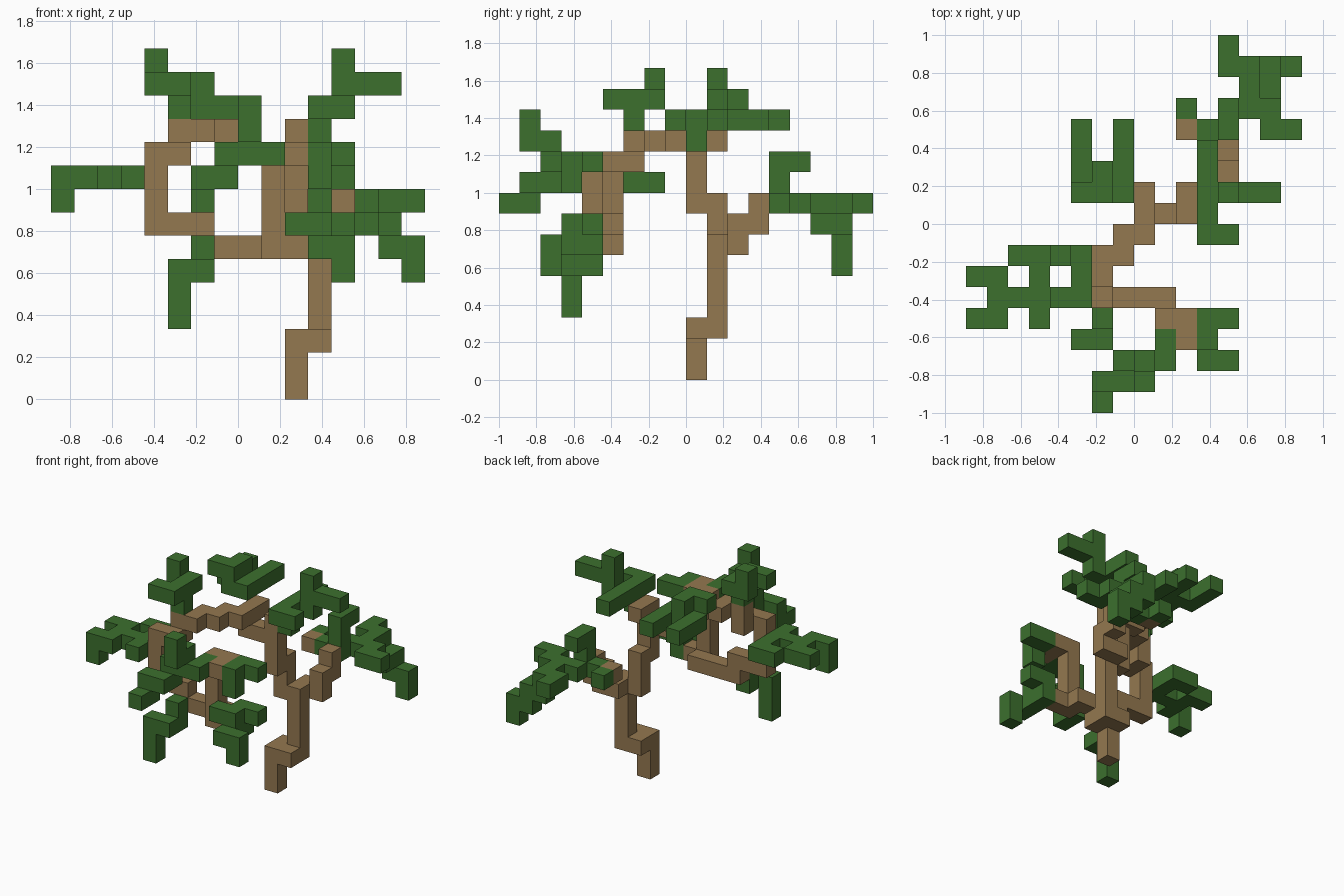
import bpy
import bmesh
from mathutils import Vector

UNIT = 1 / 9
# Grid steps: east, west, north, south, up, down
STEPS = {
    "E": Vector((1, 0, 0)), "W": Vector((-1, 0, 0)),
    "N": Vector((0, 1, 0)), "S": Vector((0, -1, 0)),
    "U": Vector((0, 0, 1)), "D": Vector((0, 0, -1)),
}


def make_material(name, colour):
    mat = bpy.data.materials.new(name)
    mat.use_nodes = True
    mat.diffuse_color = colour
    mat.node_tree.nodes["Principled BSDF"].inputs["Base Color"].default_value = colour
    return mat


def walk(start, path):
    """Collect the cells visited by a path; brackets open and close a fork."""
    pos = Vector(start)
    cells, stack = {tuple(map(int, pos))}, []
    for letter in path:
        if letter == "[":
            stack.append(pos.copy())
        elif letter == "]":
            pos = stack.pop()
        elif letter in STEPS:
            pos = pos + STEPS[letter]
            cells.add(tuple(map(int, pos)))
    return cells


def face_corners(cell, step):
    """Corners of the cell face that looks along the step."""
    centre = Vector(cell) + Vector((0.5, 0.5, 0.5)) + step / 2
    side = Vector((step.y, step.z, step.x)) / 2
    other = step.cross(side)
    return [centre + side + other, centre - side + other,
            centre - side - other, centre + side - other]


def build(name, start, path, mat):
    """Make the outer skin of all cubes along a path."""
    cells = walk(start, path)
    bm = bmesh.new()
    for cell in sorted(cells):
        for step in STEPS.values():
            if tuple(map(int, Vector(cell) + step)) in cells:
                continue
            bm.faces.new([bm.verts.new((p - Vector((8, 9, 0))) * UNIT)
                          for p in face_corners(cell, step)])
    bmesh.ops.remove_doubles(bm, verts=bm.verts, dist=UNIT / 100)
    bmesh.ops.recalc_face_normals(bm, faces=bm.faces)
    mesh = bpy.data.meshes.new(name)
    bm.to_mesh(mesh)
    bm.free()
    mesh.materials.append(mat)
    obj = bpy.data.objects.new(name, mesh)
    bpy.context.collection.objects.link(obj)


cube = bpy.data.objects.get("Cube")
if cube:
    bpy.data.objects.remove(cube, do_unlink=True)

bark = make_material("bark_brown", (0.296, 0.188, 0.08, 1))
leaf = make_material("leaf_green", (0.045, 0.162, 0.027, 1))

# Trunk with its back limb, then the long limb that winds round to the front
build("trunk_and_limbs", (10, 9, 0),
      "UU[N]EN UUUU [NEUNU] WUU SUU [UN] WWU [N] SWSWSW DSW DDD EE D EEE S [E] UUUU ES",
      bark)
build("back_twig", (10, 13, 8), "", bark)

# Leaf clusters at the limb ends
clusters = {
    "lower_front_leaves": ((10, 3, 7), "E[NE][ND]DSED"),
    "upper_front_leaves": ((11, 3, 10), "[NE]D"),
    "front_leaves": ((9, 3, 10), "SW[USU]WDSWDS"),
    "hanging_leaves": ((6, 4, 6), "DSWDD"),
    "right_side_leaves": ((3, 5, 9), "[S][NNW]WW[NW]SWD"),
    "right_top_leaves": ((5, 6, 12), "U[SW]NWU"),
    "middle_top_leaves": ((7, 10, 12), "[NNN]W[N[U]WNN]UW"),
    "left_top_leaves": ((11, 9, 11), "U[SE]N[EU[U]EE]NN"),
    "back_leaves": ((12, 13, 8), "[W]NE[ESE]NN[WN]DE[S]DED"),
    "back_upright_leaves": ((12, 13, 9), "UN"),
    "back_twig_leaf": ((10, 14, 8), ""),
}
for name, (start, path) in clusters.items():
    build(name, start, path, leaf)
